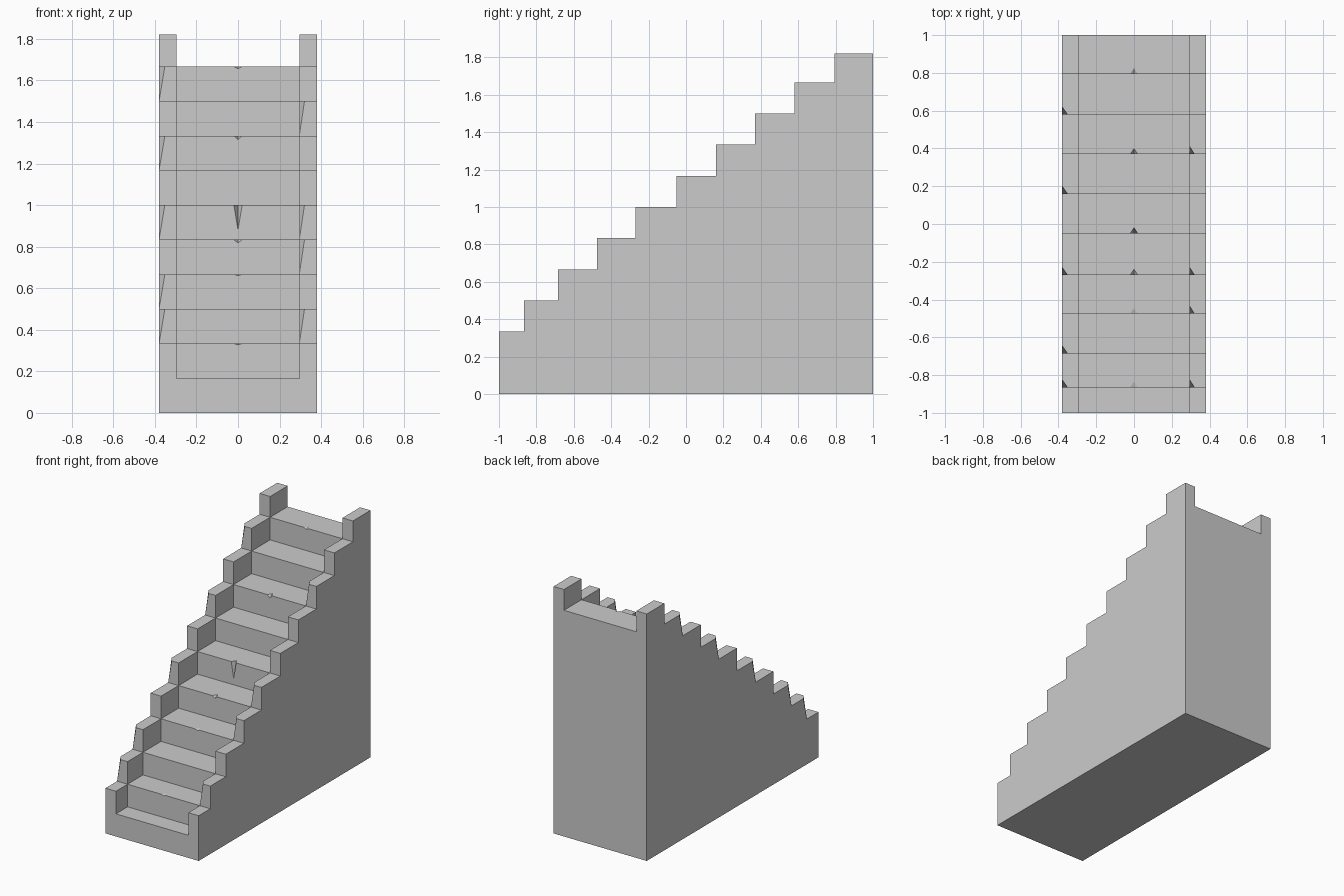
import bpy, bmesh
from mathutils import Vector

if "Cube" in bpy.data.objects:
    bpy.data.objects.remove(bpy.data.objects["Cube"])

W, I = 0.38, 0.295                      # outer half width, inner face of side walls
Y = [-1, -0.865, -0.685, -0.475, -0.27, -0.05, 0.16, 0.37, 0.58, 0.795, 1]
N = len(Y) - 1
Z = [(i + 1) / 6 for i in range(N)] + [1.82]   # tread i is Z[i], wall top is Z[i+1]

bm = bmesh.new()


def face(*pts):
    bm.faces.new([bm.verts.new(p) for p in pts])


def u_face(y, tread, top):
    """End face: a slab with the two wall posts standing up."""
    face((-W, y, 0), (W, y, 0), (W, y, top), (I, y, top), (I, y, tread),
         (0, y, tread), (-I, y, tread), (-I, y, top), (-W, y, top))


# front, back and underside
u_face(-1, Z[0], Z[1])
u_face(1, Z[N - 1], Z[N])
face((-W, -1, 0), (W, -1, 0), (W, 1, 0), (-W, 1, 0))

# stepped outer sides
side = [(-1, 0)]
for i in range(N):
    side += [(Y[i], Z[i + 1]), (Y[i + 1], Z[i + 1])]
side.append((1, 0))
for x in (-W, W):
    face(*[(x, y, z) for y, z in side])

# treads, risers, wall tops and inner wall faces, mirrored left/right
for s in (-1, 1):
    for i in range(N):
        a, b, t, w = Y[i], Y[i + 1], Z[i], Z[i + 1]
        face((0, a, t), (s * I, a, t), (s * I, b, t), (0, b, t))
        face((s * I, a, w), (s * W, a, w), (s * W, b, w), (s * I, b, w))
        face((s * I, a, t), (s * I, b, t), (s * I, b, w), (s * I, a, w))
        if i:
            face((0, a, Z[i - 1]), (s * I, a, Z[i - 1]), (s * I, a, t), (0, a, t))
            face((s * I, a, t), (s * W, a, t), (s * W, a, w), (s * I, a, w))
bmesh.ops.remove_doubles(bm, verts=bm.verts, dist=1e-4)


def chip(x, y, z, size):
    """Break off the corner at a vertex; size = distance along each axis."""
    c = min(bm.verts, key=lambda v: (v.co - Vector((x, y, z))).length)
    ring = []
    for e in list(c.link_edges):
        d = e.other_vert(c).co - c.co
        axis = max(range(3), key=lambda k: abs(d[k]))
        f = size[axis] / d.length
        v = e.other_vert(c) if f > 0.98 else bmesh.utils.edge_split(e, c, f)[1]
        ring.append((axis, v))
    ends = [v for _, v in ring]
    for f in list(c.link_faces):
        p, q = [v for v in ends if v in f.verts]
        bmesh.utils.face_split(f, p, q)
    bmesh.ops.delete(bm, geom=[c], context='VERTS')
    deep = [v for k, v in ring if k != 0]
    for k, v in ring:
        if k == 0:
            bm.faces.new([v] + deep)


# worn wall corners
for i in (1, 2, 4, 6, 8):
    chip(-W, Y[i], Z[i + 1], (0.028, 0.04, 1 / 6))
for i in (1, 3, 4, 7):
    chip(I, Y[i], Z[i + 1], (0.025, 0.04, 1 / 6))
# worn nicks in the step noses
for i, depth in ((1, 0.006), (3, 0.006), (4, 0.015), (5, 0.12), (7, 0.02), (9, 0.01)):
    chip(0, Y[i], Z[i], (0.02, 0.03, depth))

bmesh.ops.recalc_face_normals(bm, faces=bm.faces)
mesh = bpy.data.meshes.new("staircase")
bm.to_mesh(mesh)
bm.free()
bpy.context.collection.objects.link(bpy.data.objects.new("staircase", mesh))
